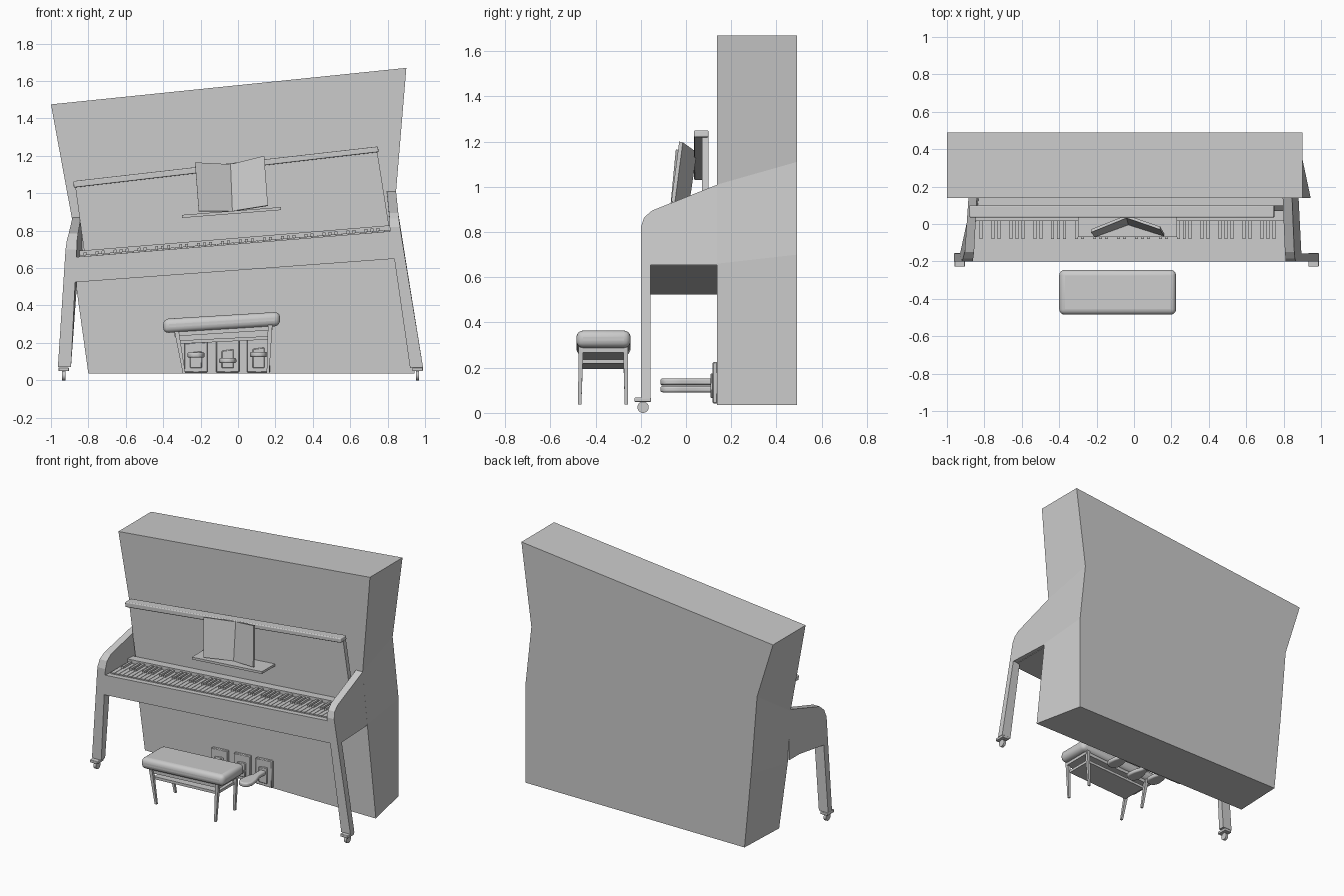
import bpy, bmesh
from mathutils import Vector

if "Cube" in bpy.data.objects:
    bpy.data.objects.remove(bpy.data.objects["Cube"])


def loft(name, a, b, bevel=0.0, seg=3):
    """Solid between two matching outlines of 3D points."""
    bm = bmesh.new()
    va = [bm.verts.new(p) for p in a]
    vb = [bm.verts.new(p) for p in b]
    bm.faces.new(va)
    bm.faces.new(vb[::-1])
    n = len(va)
    for i in range(n):
        j = (i + 1) % n
        bm.faces.new((va[j], va[i], vb[i], vb[j]))
    bmesh.ops.recalc_face_normals(bm, faces=bm.faces)
    me = bpy.data.meshes.new(name)
    bm.to_mesh(me)
    bm.free()
    ob = bpy.data.objects.new(name, me)
    bpy.context.collection.objects.link(ob)
    if bevel:
        m = ob.modifiers.new("bevel", 'BEVEL')
        m.width, m.segments = bevel, seg
        bpy.ops.object.select_all(action='DESELECT')
        bpy.context.view_layer.objects.active = ob
        ob.select_set(True)
        bpy.ops.object.shade_smooth_by_angle(angle=0.6)
    return ob


def slab(name, xz, y0, y1, bevel=0.0, seg=3):
    """Front outline in x,z pushed from y0 to y1."""
    return loft(name, [(x, y0, z) for x, z in xz], [(x, y1, z) for x, z in xz], bevel, seg)


def bed_top(x):
    return 0.73 + 0.082 * x


def bed_low(x):
    return 0.588 + 0.0735 * x


def strip(name, x0, x1, y0, y1, lo, hi, bevel=0.0):
    """Bar that follows the slope of the keybed, lo..hi above it."""
    return slab(name, [(x0, bed_top(x0) + lo), (x1, bed_top(x1) + lo),
                       (x1, bed_top(x1) + hi), (x0, bed_top(x0) + hi)], y0, y1, bevel)


# crooked cabinet
front = [(-1, 1.475), (.9, 1.67), (.845, 1.01), (.88, .66), (.945, .035),
         (-.8, .035), (-.865, .5), (-.887, .86)]
back = [(-1, 1.475), (.9, 1.67), (.825, 1.11), (.87, .7), (.87, .035),
        (-.785, .035), (-.835, .55), (-.88, 1.09)]
loft("cabinet", [(x, .138, z) for x, z in front], [(x, .49, z) for x, z in back])

# side arms with their front legs: (outer x, y, z, thickness)
left = [(-.885, .14, .87, .045), (-.905, -.15, .785, .05), (-.915, -.185, .75, .055),
        (-.922, -.2, .7, .06), (-.963, -.2, .07, .07), (-.963, -.158, .07, .07),
        (-.93, -.158, .525, .07), (-.865, .14, .53, .04)]
right = [(.845, .14, 1.01, -.05), (.857, -.15, .895, -.05), (.86, -.185, .865, -.05),
         (.866, -.2, .82, -.055), (.99, -.2, .065, -.07), (.99, -.158, .065, -.07),
         (.895, -.158, .655, -.055), (.88, .14, .655, -.05)]
for side, pts in (("left", left), ("right", right)):
    loft(side + "_arm_and_leg", [(x, y, z) for x, y, z, t in pts],
         [(x + t, y, z) for x, y, z, t in pts])

# keybed
slab("keybed", [(-.88, bed_low(-.88)), (.86, bed_low(.86)),
                (.83, bed_top(.83)), (-.875, bed_top(-.875))], -.2, .14)

# white and black keys
x0, x1, n = -.85, .812, 52
w = (x1 - x0) / n
for i in range(n):
    x = x0 + i * w
    strip("white_key", x + .0015, x + w - .0015, -.165, .03, -.01, .008)
    if i % 7 in (0, 2, 3, 5, 6) and i < n - 1:
        strip("black_key", x + w - .008, x + w + .008, -.08, .03, 0, .022)

# ledge behind the keys, open key lid and its top rail
strip("key_ledge", -.85, .812, .015, .07, 0, .032)
slab("lid_panel", [(-.82, .67), (.81, .81), (.745, 1.22), (-.87, 1.035)], .07, .1)
slab("lid_rail", [(-.878, 1.03), (.752, 1.22), (.748, 1.25), (-.88, 1.065)], .035, .1, .006)

# music shelf and open book
slab("music_shelf", [(-.3, .868), (.23, .91), (.23, .926), (-.3, .884)], -.07, .07)
spine_lo, spine_hi = Vector((-.03, -.005, .905)), Vector((-.04, .032, 1.155))
pages = (("left_page", Vector((-.21, -.07, .905)), Vector((-.23, -.045, 1.165))),
         ("right_page", Vector((.16, -.065, .935)), Vector((.14, -.03, 1.2))))
for name, lo, hi in pages:
    quad = [spine_lo, lo, hi, spine_hi]
    off = Vector((0, .016, -.003))
    loft(name, quad, [p + off for p in quad])

# pedals with their mounting plates
for name, cx, z in (("left", -.225, .135), ("middle", -.055, .105), ("right", .11, .138)):
    lean = .06 * cx
    for part, hw, lo, hi, ya in (("pedal_plate", .062, .042, .215, .118),
                                 ("pedal_plate_inset", .032, .065, .165, .108)):
        slab(name + "_" + part, [(cx - hw, lo), (cx + hw, lo),
                                 (cx + hw, hi + lean + .004), (cx - hw, hi + lean - .004)],
             ya, .14, .004, 1)
    half = [(.022, .12), (.022, .04), (.042, -.02), (.046, -.07), (.034, -.1), (.014, -.113)]
    outline = half + [(-x, y) for x, y in reversed(half)]
    loft(name + "_pedal", [(cx + x, y, z - .014) for x, y in outline],
         [(cx + x, y, z + .014) for x, y in outline], .009)

# casters under the front legs
for side, cx in (("left", -.932), ("right", .96)):
    loft(side + "_foot_plate", [(cx + x, y, .049) for x, y in
                                ((-.028, -.228), (.028, -.228), (.028, -.155), (-.028, -.155))],
         [(cx + x, y, .068) for x, y in
          ((-.028, -.228), (.028, -.228), (.028, -.155), (-.028, -.155))], .004)
    bpy.ops.mesh.primitive_cylinder_add(vertices=20, radius=.025, depth=.018,
                                        location=(cx, -.19, .025), rotation=(0, 1.5708, 0))
    bpy.context.object.name = side + "_caster_wheel"
    bpy.ops.object.shade_smooth_by_angle(angle=0.6)
    bpy.ops.mesh.primitive_cylinder_add(vertices=12, radius=.009, depth=.03,
                                        location=(cx, -.19, .043))
    bpy.context.object.name = side + "_caster_stem"

# bench: cushion, rim, lower shelf and splayed legs
slab("bench_cushion", [(-.4, .252), (.225, .29), (.225, .366), (-.4, .328)], -.485, -.245, .03, 4)
slab("bench_rim", [(-.34, .235), (.185, .268), (.185, .3), (-.34, .27)], -.465, -.265)
slab("bench_shelf", [(-.31, .195), (.165, .218), (.165, .236), (-.315, .213)], -.457, -.273)
for depth, y in (("front", -.465), ("back", -.267)):
    for side, top, foot, z in (("left", -.328, -.288, .262), ("right", .172, .16, .295)):
        yf = y - .005 if depth == "front" else y + .003
        loft("bench_%s_%s_leg" % (depth, side),
             [(top + a * .012, y + b * .011, z) for a, b in ((-1, -1), (1, -1), (1, 1), (-1, 1))],
             [(foot + a * .007, yf + b * .007, .037) for a, b in ((-1, -1), (1, -1), (1, 1), (-1, 1))])
